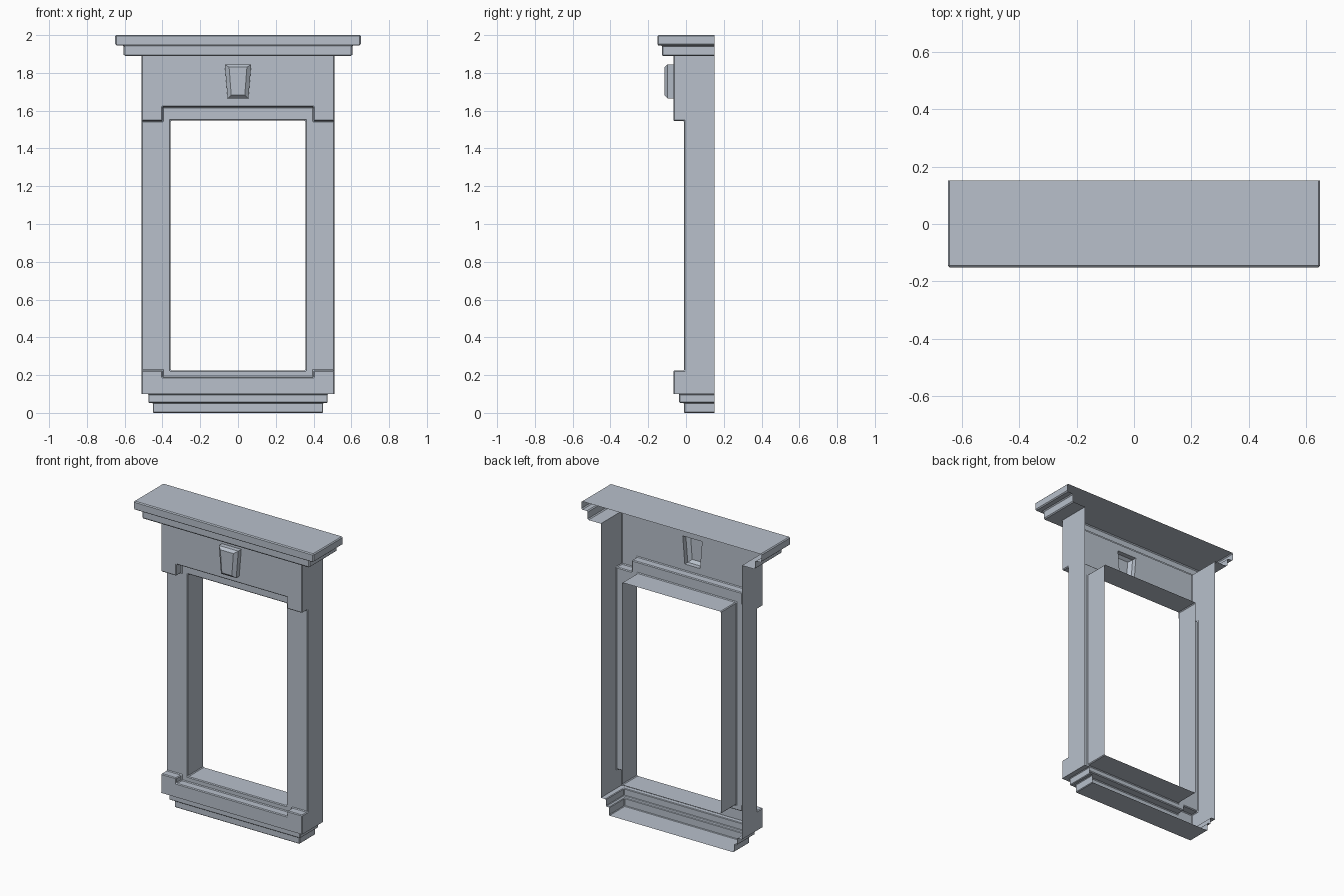
import bpy, bmesh, math

if "Cube" in bpy.data.objects:
    bpy.data.objects.remove(bpy.data.objects["Cube"])

BACK, FRONT, FRAME = 0.151, -0.066, -0.01   # depth planes
HW, TOP, BOT = 0.51, 1.89, 0.10             # body half width and height range

stone = bpy.data.materials.new("pale_grey_stone")
stone.diffuse_color = (0.48, 0.53, 0.60, 1)
stone.use_nodes = True
stone.node_tree.nodes["Principled BSDF"].inputs["Base Color"].default_value = stone.diffuse_color


def finish(bm, name, bevel=0.0, mirror=False):
    bmesh.ops.remove_doubles(bm, verts=bm.verts, dist=1e-5)
    bmesh.ops.recalc_face_normals(bm, faces=bm.faces)
    bm.normal_update()
    # the frontmost face must look forward
    f = min(bm.faces, key=lambda f: f.calc_center_median().y)
    if f.normal.y > 0:
        bmesh.ops.reverse_faces(bm, faces=bm.faces)
    me = bpy.data.meshes.new(name)
    bm.to_mesh(me)
    bm.free()
    me.materials.append(stone)
    ob = bpy.data.objects.new(name, me)
    bpy.context.collection.objects.link(ob)
    if mirror:
        m = ob.modifiers.new("mirror", 'MIRROR')
        m.use_clip = True
    if bevel:
        b = ob.modifiers.new("soft_edges", 'BEVEL')
        b.width, b.segments = bevel, 1
        b.limit_method, b.angle_limit = 'ANGLE', math.radians(40)
    return ob


def face(bm, pts):
    return bm.faces.new([bm.verts.new(p) for p in pts])


def loft(bm, rings, closed=False):
    for a, b in zip(rings, rings[1:]):
        n = len(a)
        for i in range(n if closed else n - 1):
            j = (i + 1) % n
            face(bm, [a[i], a[j], b[j], b[i]])


def strip(bm, line, y0, y1):
    loft(bm, [[(x, y, z) for x, z in line] for y in (y0, y1)])


def u_ring(hw, y, z):
    return [(-hw, BACK, z), (-hw, y, z), (hw, y, z), (hw, BACK, z)]


# stepped mouldings, open at the back, closed at the last ring
def moulding(name, levels, bevel):
    bm = bmesh.new()
    rings = [u_ring(*l) for l in levels]
    loft(bm, rings)
    face(bm, rings[-1])
    finish(bm, name, bevel)


moulding("cornice", [(HW, FRONT, TOP), (0.605, -0.127, TOP), (0.605, -0.127, 1.946),
                     (0.65, -0.151, 1.946), (0.65, -0.151, 2.0)], 0.006)
moulding("base_moulding", [(HW, FRONT, BOT), (0.474, -0.036, BOT), (0.474, -0.036, 0.053),
                           (0.451, -0.01, 0.053), (0.451, -0.01, 0.0)], 0.004)

# hollow window surround: left half, mirrored
bm = bmesh.new()
lintel = [(-HW, 1.545), (-0.40, 1.545), (-0.40, 1.62), (0, 1.62)]
apron = [(-HW, 0.225), (-0.40, 0.225), (-0.40, 0.19), (0, 0.19)]
opening = [(0, 0.225), (-0.357, 0.225), (-0.357, 1.547), (0, 1.547)]
key_half = [(0, 1.665), (-0.055, 1.665), (-0.07, 1.845), (0, 1.845)]


def flat(line, y):
    face(bm, [(x, y, z) for x, z in line])


flat([(0, TOP), (-HW, TOP)] + lintel + key_half, FRONT)       # frieze
flat([(0, BOT), (-HW, BOT)] + apron, FRONT)                   # apron
flat(lintel[::-1] + apron + opening, FRAME)                   # casing face
strip(bm, lintel, FRONT, FRAME)
strip(bm, apron, FRONT, FRAME)
strip(bm, opening, FRAME, BACK)                               # reveals
face(bm, [(-HW, y, z) for y, z in                             # side wall
          [(BACK, BOT), (FRONT, BOT), (FRONT, 0.225), (FRAME, 0.225),
           (FRAME, 1.545), (FRONT, 1.545), (FRONT, TOP), (BACK, TOP)]])
finish(bm, "window_surround", 0.005, mirror=True)


# keystone, hollow behind
def key_ring(y, wb, wt, zb, zt):
    return [(-wb, y, zb), (wb, y, zb), (wt, y, zt), (-wt, y, zt)]


bm = bmesh.new()
rings = [key_ring(FRONT, 0.055, 0.07, 1.665, 1.845),
         key_ring(-0.097, 0.055, 0.07, 1.665, 1.845),
         key_ring(-0.115, 0.036, 0.047, 1.682, 1.83)]
loft(bm, rings, closed=True)
face(bm, rings[-1])
finish(bm, "keystone")
